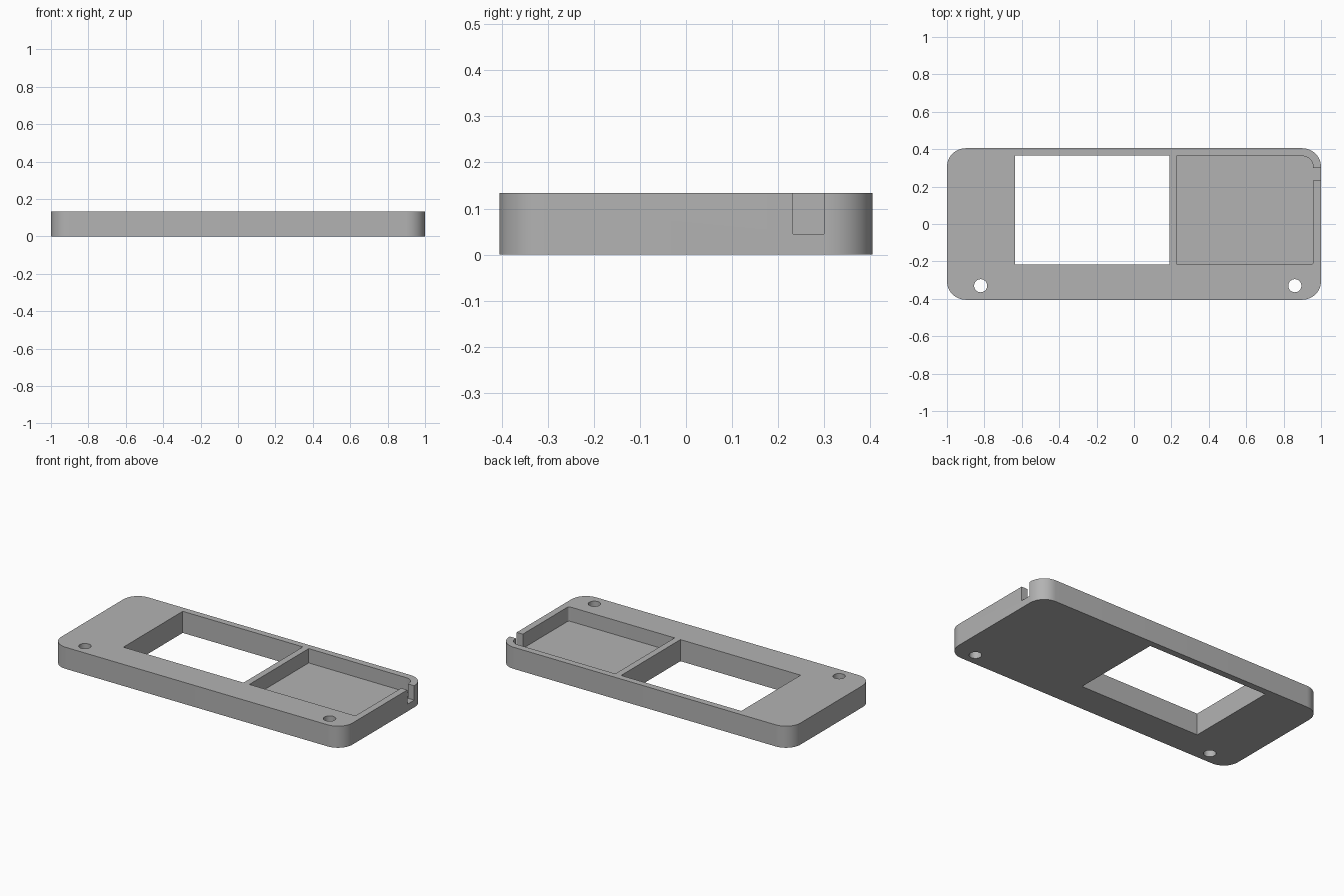
import bpy, bmesh, math

cube = bpy.data.objects.get("Cube")
if cube:
    bpy.data.objects.remove(cube, do_unlink=True)

HALF_X, HALF_Y, HEIGHT, FLOOR = 1.0, 0.405, 0.134, 0.045
RADIUS = 0.1

grey = bpy.data.materials.new("plain grey")
grey.use_nodes = True
grey.diffuse_color = (0.45, 0.45, 0.45, 1)
grey.node_tree.nodes["Principled BSDF"].inputs["Base Color"].default_value = grey.diffuse_color


def arc(cx, cy, r, start, sweep=90, steps=12):
    """Points along a counter-clockwise arc, angles in degrees."""
    angles = [math.radians(start + sweep * i / steps) for i in range(steps + 1)]
    return [(cx + r * math.cos(a), cy + r * math.sin(a)) for a in angles]


def prism(name, outline, z0, z1):
    """Extrude a flat outline from z0 up to z1."""
    bm = bmesh.new()
    face = bm.faces.new([bm.verts.new((x, y, z0)) for x, y in outline])
    top = bmesh.ops.extrude_face_region(bm, geom=[face])["geom"]
    bmesh.ops.translate(bm, vec=(0, 0, z1 - z0),
                        verts=[g for g in top if isinstance(g, bmesh.types.BMVert)])
    bmesh.ops.recalc_face_normals(bm, faces=bm.faces)
    mesh = bpy.data.meshes.new(name)
    bm.to_mesh(mesh)
    bm.free()
    mesh.materials.append(grey)
    obj = bpy.data.objects.new(name, mesh)
    bpy.context.collection.objects.link(obj)
    return obj


# Plate with rounded corners
cx, cy = HALF_X - RADIUS, HALF_Y - RADIUS
outline = (arc(cx, cy, RADIUS, 0) + arc(-cx, cy, RADIUS, 90)
           + arc(-cx, -cy, RADIUS, 180) + arc(cx, -cy, RADIUS, 270))
plate = prism("case_plate", outline, 0, HEIGHT)

# Through window
back, front = 0.365, -0.217
window = [(-0.635, front), (0.19, front), (0.19, back), (-0.635, back)]

# Blind pocket whose outline runs out through the side as a cable notch
wall = 0.958
pocket = ([(0.23, front)] + arc(wall - 0.012, front + 0.012, 0.012, 270, steps=4)
          + [(wall, 0.232), (1.1, 0.232), (1.1, 0.3), (wall, 0.3)]
          + arc(cx, cy, wall - cx, 0) + [(0.23, back)])

cutters = [prism("window_cutter", window, -0.1, 0.3),
           prism("pocket_cutter", pocket, FLOOR, 0.3)]

# Screw holes
for side, x in (("right", -0.82), ("left", 0.86)):
    circle = arc(x, -0.33, 0.035, 0, 360, 32)[:-1]
    cutters.append(prism(side + "_screw_hole_cutter", circle, -0.1, 0.3))

# Cut everything out of the plate
for cutter in cutters:
    cutter.hide_render = True
    cutter.hide_viewport = True
    cut = plate.modifiers.new(cutter.name, "BOOLEAN")
    cut.operation = "DIFFERENCE"
    cut.solver = "EXACT"
    cut.object = cutter

# Bake the cuts, drop the cutters, and smooth the rounded walls
bpy.context.view_layer.update()
baked = bpy.data.meshes.new_from_object(
    plate.evaluated_get(bpy.context.evaluated_depsgraph_get()))
plate.modifiers.clear()
plate.data = baked
for cutter in cutters:
    bpy.data.objects.remove(cutter, do_unlink=True)
bpy.ops.object.select_all(action="DESELECT")
plate.select_set(True)
bpy.context.view_layer.objects.active = plate
bpy.ops.object.shade_smooth_by_angle(angle=math.radians(30))
